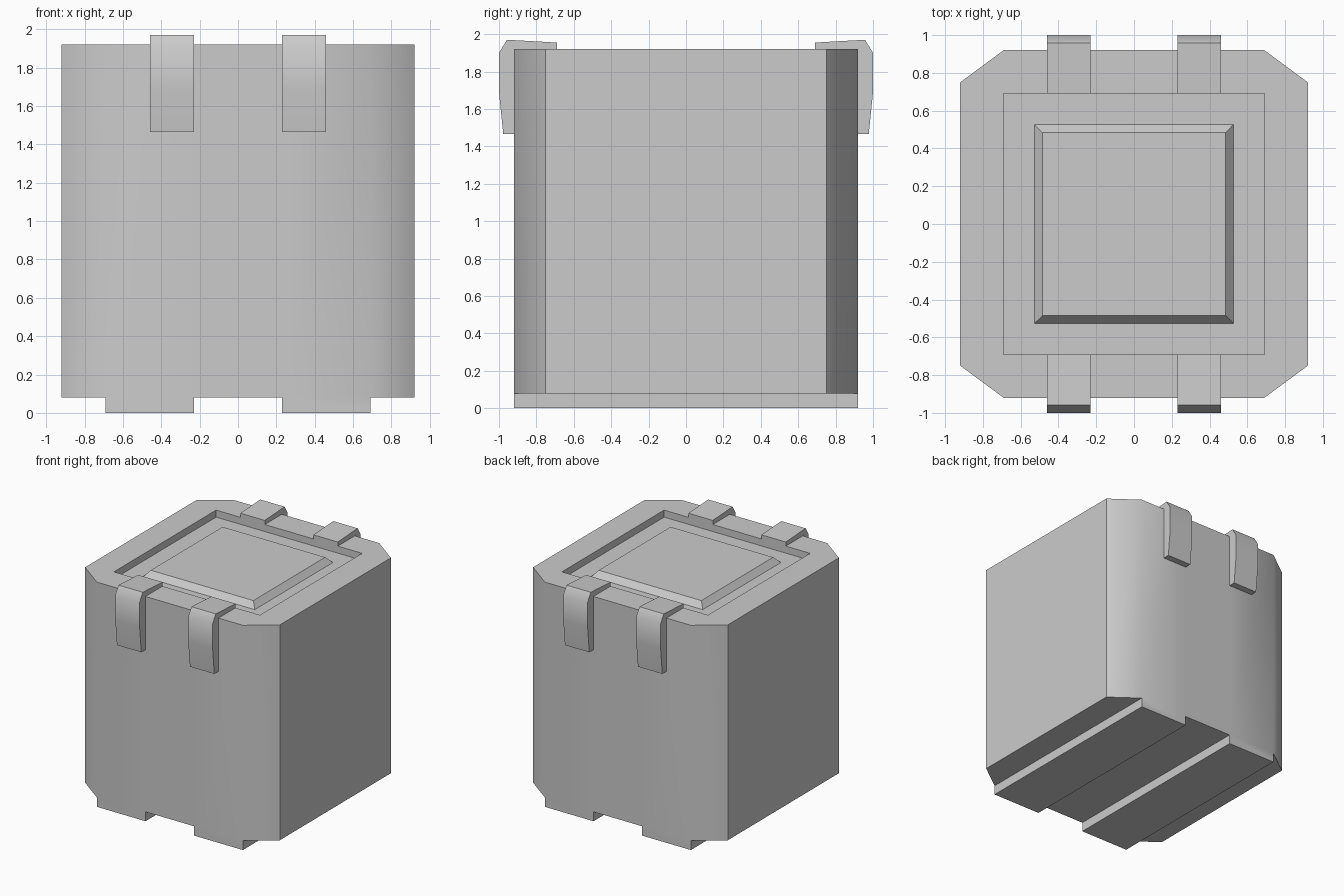
import bpy, bmesh, math
from mathutils import Vector

if "Cube" in bpy.data.objects:
    bpy.data.objects.remove(bpy.data.objects["Cube"])


def finish(bm, name):
    bmesh.ops.recalc_face_normals(bm, faces=bm.faces[:])
    mesh = bpy.data.meshes.new(name)
    bm.to_mesh(mesh)
    bm.free()
    obj = bpy.data.objects.new(name, mesh)
    bpy.context.collection.objects.link(obj)
    bpy.ops.object.select_all(action='DESELECT')
    obj.select_set(True)
    bpy.context.view_layer.objects.active = obj
    bpy.ops.object.shade_smooth_by_angle(angle=math.radians(38))
    return obj


def push(bm, face, dz):
    """Extrude one face along z and return the moved face."""
    new = bmesh.ops.extrude_discrete_faces(bm, faces=[face])["faces"][0]
    bmesh.ops.translate(bm, verts=list(new.verts), vec=(0, 0, dz))
    return new


# Crate body: chamfered plan split into strips, walls, top with recess and feet
Z0, Z1 = 0.08, 1.92
xs = [-0.92, -0.69, -0.23, 0.23, 0.69, 0.92]
ys = [0.75, 0.92, 0.92, 0.92, 0.92, 0.75]
plan = [(x, -y) for x, y in zip(xs, ys)] + [(x, y) for x, y in zip(xs[::-1], ys[::-1])]
n = len(plan)

bm = bmesh.new()
low = [bm.verts.new((x, y, Z0)) for x, y in plan]
high = [bm.verts.new((x, y, Z1)) for x, y in plan]
for i in range(n):
    j = (i + 1) % n
    bm.faces.new((low[i], low[j], high[j], high[i]))
strips = [bm.faces.new((low[i], low[n - 1 - i], low[n - 2 - i], low[i + 1])) for i in range(5)]

# Top rim around a square opening
sq = [bm.verts.new((x, y, Z1)) for x, y in
      ((-0.69, -0.69), (0.69, -0.69), (0.69, 0.69), (-0.69, 0.69))]
rim = [bm.edges.get((high[i], high[(i + 1) % n])) for i in range(n)]
rim += [bm.edges.new((sq[i], sq[(i + 1) % 4])) for i in range(4)]
bmesh.ops.triangle_fill(bm, edges=rim, use_beauty=True, normal=Vector((0, 0, 1)))
lid = bm.faces.get(sq) or bm.faces.new(sq)
bmesh.ops.recalc_face_normals(bm, faces=bm.faces[:])

# Recess floor with a raised bevelled panel
floor = push(bm, lid, -0.06)
bmesh.ops.inset_individual(bm, faces=[floor], thickness=0.23, depth=0)
bmesh.ops.inset_individual(bm, faces=[floor], thickness=0.06, depth=0)
for v in floor.verts:
    v.co.z += 0.05

# Two long feet under the body
for k in (1, 3):
    push(bm, strips[k], -Z0)
finish(bm, "crate_body")

# Hooked clips over the front and back edges
clip = [(0.69, 1.92), (0.69, 1.955), (0.957, 1.97), (1.0, 1.90),
        (1.0, 1.69), (0.977, 1.465), (0.92, 1.465), (0.92, 1.92)]
for side, sy in (("front", -1), ("back", 1)):
    for hand, sx in (("left", -1), ("right", 1)):
        bm = bmesh.new()
        a, b = [[bm.verts.new((sx * x, sy * y, z)) for y, z in clip] for x in (0.23, 0.46)]
        bm.faces.new(a)
        bm.faces.new(b[::-1])
        for i in range(len(clip)):
            j = (i + 1) % len(clip)
            bm.faces.new((a[i], b[i], b[j], a[j]))
        finish(bm, f"{side}_{hand}_clip")
